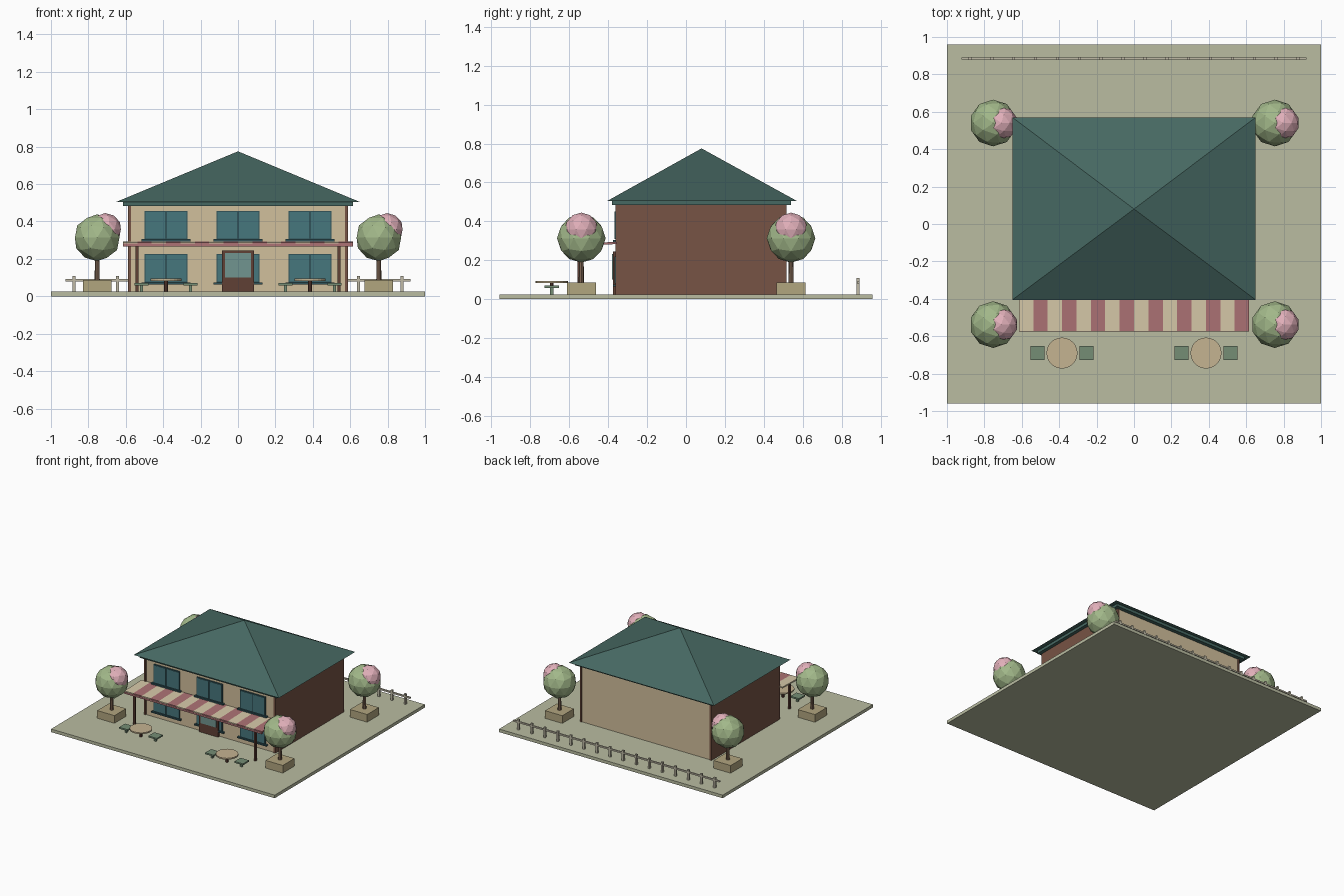
import bpy, bmesh, math

if "Cube" in bpy.data.objects:
    bpy.data.objects.remove(bpy.data.objects["Cube"])

def mat(name, r, g, b):
    m = bpy.data.materials.new(name)
    m.diffuse_color = tuple((c / 255) ** 2.2 for c in (r, g, b)) + (1,)
    m.use_nodes = True
    m.node_tree.nodes["Principled BSDF"].inputs["Base Color"].default_value = m.diffuse_color
    return m

STONE = mat("stone", 184, 187, 160)
PLASTER = mat("plaster", 208, 190, 155)
BRICK = mat("brick", 118, 84, 70)
WOOD = mat("dark_wood", 96, 66, 56)
TEAL = mat("roof_teal", 72, 104, 98)
GLASS = mat("glass", 72, 118, 124)
FRAME = mat("window_frame", 52, 84, 90)
DOORGLASS = mat("door_glass", 112, 148, 142)
PINK = mat("awning_pink", 172, 114, 116)
CREAM = mat("awning_cream", 214, 200, 168)
LEAF = mat("leaf", 160, 182, 136)
BLOSSOM = mat("blossom", 224, 174, 184)
TRUNK = mat("trunk", 128, 104, 86)
PLANTER = mat("planter", 176, 164, 126)
TABLE = mat("table_top", 196, 178, 144)
STOOL = mat("stool_green", 116, 140, 116)
FENCE = mat("fence", 190, 184, 164)

def finish(bm, name, m):
    me = bpy.data.meshes.new(name)
    bm.to_mesh(me)
    bm.free()
    me.materials.append(m)
    o = bpy.data.objects.new(name, me)
    bpy.context.collection.objects.link(o)
    return o

def box(name, x0, x1, y0, y1, z0, z1, m):
    bm = bmesh.new()
    bmesh.ops.create_cube(bm, size=1)
    for v in bm.verts:
        v.co = (x0 if v.co.x < 0 else x1, y0 if v.co.y < 0 else y1, z0 if v.co.z < 0 else z1)
    return finish(bm, name, m)

def cyl(name, x, y, z0, z1, r, m, n=12, r2=None):
    bm = bmesh.new()
    bmesh.ops.create_cone(bm, cap_ends=True, segments=n, radius1=r,
                          radius2=r if r2 is None else r2, depth=z1 - z0)
    bmesh.ops.translate(bm, verts=bm.verts, vec=(x, y, (z0 + z1) / 2))
    return finish(bm, name, m)

def ball(name, x, y, z, r, m):
    bm = bmesh.new()
    bmesh.ops.create_icosphere(bm, subdivisions=2, radius=r)
    bmesh.ops.translate(bm, verts=bm.verts, vec=(x, y, z))
    return finish(bm, name, m)

G = 0.025
box("ground_slab", -1, 1, -0.96, 0.96, 0, G, STONE)

# House body with brick side walls
box("house_body", -0.58, 0.58, -0.355, 0.51, G, 0.49, PLASTER)
for s in (-1, 1):
    a, b = sorted((s * 0.572, s * 0.588))
    box("side_wall", a, b, -0.362, 0.516, G, 0.49, BRICK)

# Roof: eave band and pyramid
box("eave_band", -0.615, 0.615, -0.38, 0.54, 0.483, 0.506, TEAL)
bm = bmesh.new()
base = [bm.verts.new(p) for p in ((-0.65, -0.405, 0.505), (0.65, -0.405, 0.505),
                                  (0.65, 0.57, 0.505), (-0.65, 0.57, 0.505))]
apex = bm.verts.new((0, 0.08, 0.775))
bm.faces.new(base[::-1])
for i in range(4):
    bm.faces.new((base[i], base[(i + 1) % 4], apex))
finish(bm, "hip_roof", TEAL)

# Windows: two panes on a frame with a sill
for z in (0.075, 0.305):
    for x in (-0.385, 0, 0.385):
        box("window_frame", x - 0.115, x + 0.115, -0.363, -0.35, z, z + 0.15, FRAME)
        for s in (-1, 1):
            c = x + s * 0.057
            box("window_pane", c - 0.052, c + 0.052, -0.367, -0.355, z + 0.005, z + 0.145, GLASS)
        box("window_sill", x - 0.13, x + 0.13, -0.375, -0.35, z - 0.011, z, FRAME)

# Door
box("door", -0.085, 0.085, -0.376, -0.35, G, 0.245, WOOD)
box("door_glass", -0.07, 0.07, -0.380, -0.37, 0.1, 0.232, DOORGLASS)

# Striped awning on posts
W = 1.23 / 16
for i in range(16):
    x = -0.615 + i * W
    o = box("awning_stripe", x, x + W, -0.572, -0.355, 0.277, 0.288, (CREAM, PINK)[i % 2])
    for v in o.data.vertices:
        if v.co.y > -0.4:
            v.co.z += 0.006
box("awning_rail", -0.615, 0.615, -0.575, -0.56, 0.267, 0.281, PINK)
for s in (-1, 1):
    box("awning_post", s * 0.54 - 0.008, s * 0.54 + 0.008, -0.558, -0.542, G, 0.28, WOOD)

# Tables with stools
for x in (-0.385, 0.385):
    y = -0.69
    cyl("table_top", x, y, 0.083, 0.094, 0.083, TABLE, 24)
    cyl("table_leg", x, y, G, 0.084, 0.01, WOOD, 8)
    for s in (-1, 1):
        c = x + s * 0.131
        box("stool_seat", c - 0.038, c + 0.038, y - 0.038, y + 0.038, 0.058, 0.07, STOOL)
        box("stool_leg", c - 0.008, c + 0.008, y - 0.008, y + 0.008, G, 0.06, STOOL)

# Trees in planters
for x in (-0.753, 0.753):
    for y in (-0.538, 0.54):
        box("planter", x - 0.077, x + 0.077, y - 0.075, y + 0.075, G, 0.087, PLANTER)
        cyl("tree_trunk", x, y, 0.08, 0.24, 0.014, TRUNK, 8, 0.011)
        ball("tree_crown", x, y, 0.313, 0.125, LEAF)
        ball("blossom_cluster", x + 0.043, y, 0.357, 0.088, BLOSSOM)

# Back fence
box("fence_rail", -0.922, 0.922, 0.879, 0.891, 0.08, 0.092, FENCE)
for i in range(16):
    x = -0.877 + i * 1.754 / 15
    box("fence_post", x - 0.008, x + 0.008, 0.877, 0.893, G, 0.108, FENCE)
